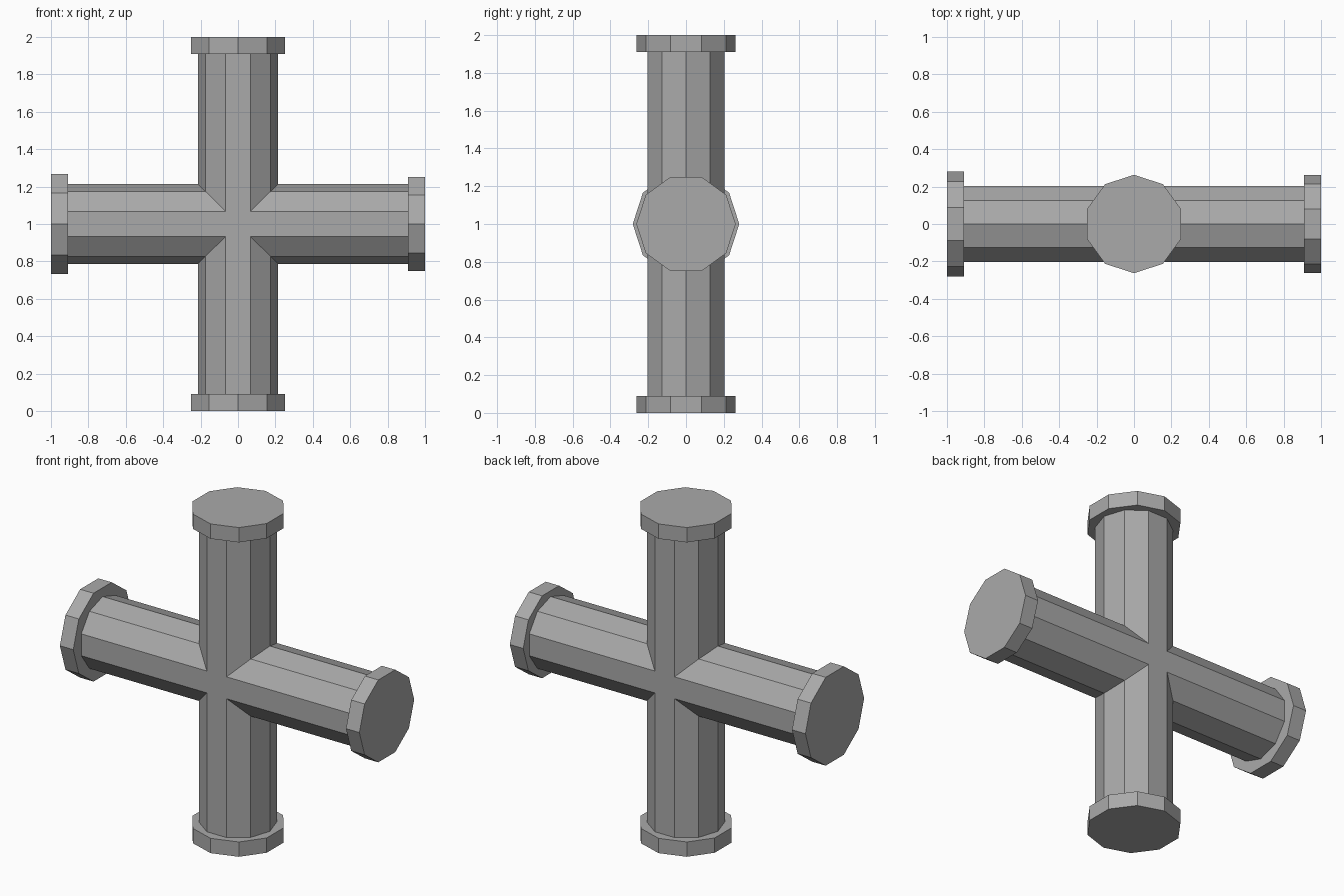
import bpy, bmesh
from math import sin, cos, pi
from mathutils import Matrix, Vector

if "Cube" in bpy.data.objects:
    bpy.data.objects.remove(bpy.data.objects["Cube"])

SIDES = 10
PIPE_R = 0.215
FLANGE_T = 0.09
CENTRE = Vector((0, 0, 1))

grey = bpy.data.materials.new("pipe grey")
grey.use_nodes = True
colour = (0.4, 0.4, 0.4, 1)
grey.diffuse_color = colour
grey.node_tree.nodes["Principled BSDF"].inputs["Base Color"].default_value = colour


def finish(bm, name):
    bmesh.ops.recalc_face_normals(bm, faces=bm.faces)
    mesh = bpy.data.meshes.new(name)
    bm.to_mesh(mesh)
    bm.free()
    mesh.materials.append(grey)
    obj = bpy.data.objects.new(name, mesh)
    bpy.context.collection.objects.link(obj)
    return obj


def arm_matrix(quarter):
    # Arms lie in the xz plane: up, right, down, left
    return Matrix.Translation(CENTRE) @ Matrix.Rotation(quarter * pi / 2, 4, "Y")


# Four mitred arms welded into one cross-shaped pipe
bm = bmesh.new()
for quarter in range(4):
    m = arm_matrix(quarter)
    inner, outer = [], []
    for i in range(SIDES):
        a = 2 * pi * i / SIDES
        x, y = PIPE_R * cos(a), PIPE_R * sin(a)
        inner.append(bm.verts.new(m @ Vector((x, y, abs(x)))))
        outer.append(bm.verts.new(m @ Vector((x, y, 1 - FLANGE_T))))
    for i in range(SIDES):
        j = (i + 1) % SIDES
        bm.faces.new((inner[i], inner[j], outer[j], outer[i]))
    bm.faces.new(outer)
bmesh.ops.remove_doubles(bm, verts=bm.verts, dist=0.0005)

# Flat squares at the front and back of the joint, merged with the arm faces
bmesh.ops.holes_fill(bm, edges=[e for e in bm.edges if e.is_boundary], sides=4)
bmesh.ops.recalc_face_normals(bm, faces=bm.faces)
bmesh.ops.dissolve_limit(bm, angle_limit=0.01, verts=bm.verts, edges=bm.edges)
finish(bm, "cross_pipe")

# End flanges, the right one of the model being slightly larger
flanges = {"top_flange": (0, 0.263), "left_flange": (1, 0.263),
           "bottom_flange": (2, 0.263), "right_flange": (3, 0.282)}
for name, (quarter, radius) in flanges.items():
    bm = bmesh.new()
    place = arm_matrix(quarter) @ Matrix.Translation((0, 0, 1 - FLANGE_T / 2))
    # Points of the decagon face sideways in the plane of the cross
    bmesh.ops.create_cone(bm, cap_ends=True, segments=SIDES, radius1=radius, radius2=radius,
                          depth=FLANGE_T, matrix=place @ Matrix.Rotation(pi / 2, 4, "Z")
                          @ Matrix.Rotation(pi / 2, 4, "Z"))
    finish(bm, name)
